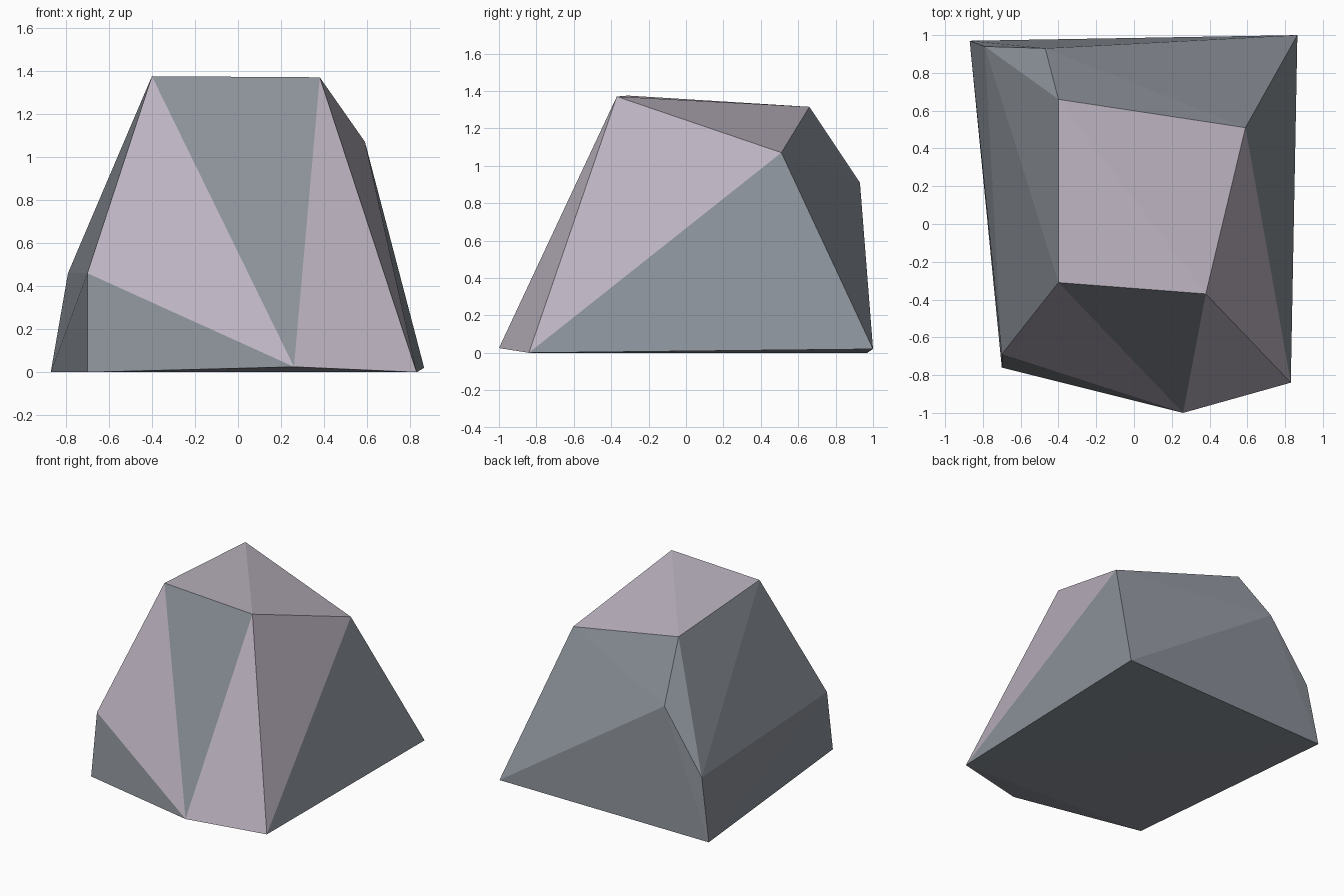
import bpy, bmesh

if "Cube" in bpy.data.objects:
    bpy.data.objects.remove(bpy.data.objects["Cube"])


def flat_material(name, color):
    mat = bpy.data.materials.new(name)
    mat.diffuse_color = (*color, 1.0)
    mat.use_nodes = True
    mat.node_tree.nodes["Principled BSDF"].inputs["Base Color"].default_value = mat.diffuse_color
    return mat


# Corners of the faceted boulder
corners = {
    # crown
    "A": (-0.40, -0.31, 1.375), "B": (0.38, -0.37, 1.37),
    "C": (0.59, 0.51, 1.07), "D": (-0.40, 0.66, 1.315),
    # shoulder
    "E": (-0.47, 0.93, 0.91), "F": (-0.79, 0.94, 0.46), "G": (-0.70, -0.69, 0.46),
    # base
    "H": (-0.70, -0.76, 0.0), "I": (0.26, -1.0, 0.025), "J": (0.83, -0.84, 0.0),
    "K": (0.865, 1.0, 0.02), "L": (-0.87, 0.97, 0.0),
}

# Facets by corner letters: pale crown and cheeks, grey everywhere else
pale_facets = "ABD BCD AGI BIJ BJC".split()
grey_facets = ("AIB GHI CJK DCE CKE KEL EFL DEF DFA AFG FLG GLH "
               "HIJ HJL JKL").split()

bm = bmesh.new()
verts = {k: bm.verts.new(co) for k, co in corners.items()}
for index, facets in enumerate((grey_facets, pale_facets)):
    for letters in facets:
        face = bm.faces.new([verts[c] for c in letters])
        face.material_index = index
bmesh.ops.recalc_face_normals(bm, faces=bm.faces[:])

mesh = bpy.data.meshes.new("boulder")
bm.to_mesh(mesh)
bm.free()
mesh.materials.append(flat_material("slate grey", (0.26, 0.285, 0.32)))
mesh.materials.append(flat_material("pale mauve stone", (0.50, 0.45, 0.525)))

boulder = bpy.data.objects.new("boulder", mesh)
bpy.context.collection.objects.link(boulder)
